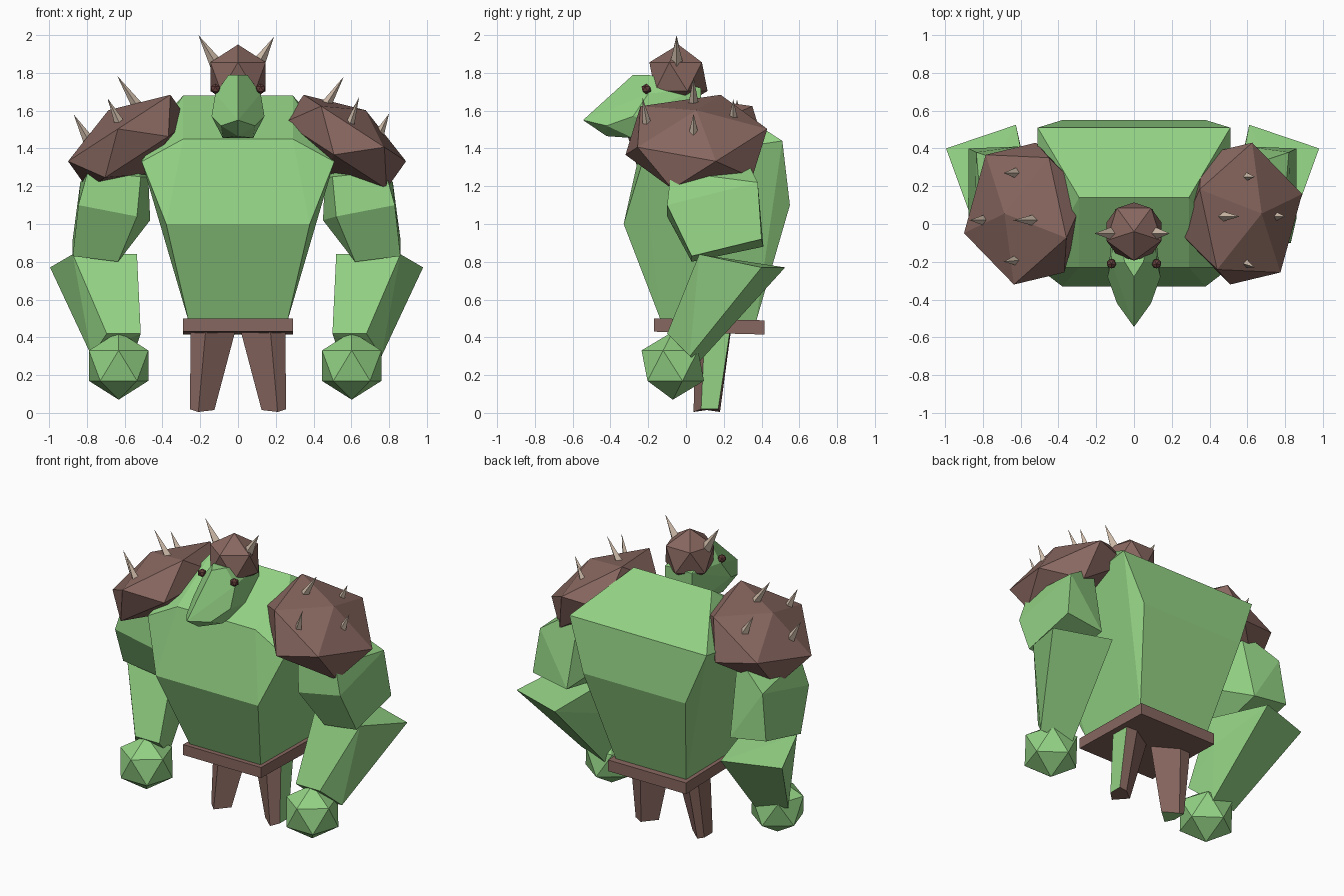
import bpy, bmesh, math
from mathutils import Vector, Matrix

if "Cube" in bpy.data.objects:
    bpy.data.objects.remove(bpy.data.objects["Cube"])


def material(name, rgb):
    m = bpy.data.materials.new(name)
    m.diffuse_color = (*rgb, 1)
    m.use_nodes = True
    m.node_tree.nodes["Principled BSDF"].inputs["Base Color"].default_value = m.diffuse_color
    return m


GREEN = material("green skin", (0.29, 0.64, 0.23))
BROWN = material("brown leather", (0.245, 0.135, 0.115))
BONE = material("pale bone", (0.61, 0.49, 0.39))
EYE = material("dark eye", (0.13, 0.05, 0.045))


def finish(name, bm, *mats):
    bmesh.ops.recalc_face_normals(bm, faces=bm.faces)
    me = bpy.data.meshes.new(name)
    bm.to_mesh(me)
    bm.free()
    for m in mats:
        me.materials.append(m)
    ob = bpy.data.objects.new(name, me)
    bpy.context.collection.objects.link(ob)
    return ob


def hull(name, pts, mat):
    """Faceted convex block around a few corner points."""
    bm = bmesh.new()
    for p in pts:
        bm.verts.new(p)
    res = bmesh.ops.convex_hull(bm, input=bm.verts)
    bmesh.ops.delete(bm, geom=[v for v in bm.verts if not v.link_faces], context='VERTS')
    bmesh.ops.dissolve_limit(bm, angle_limit=math.radians(3), verts=bm.verts, edges=bm.edges)
    return finish(name, bm, mat)


def both(pts):
    """Corner points on both sides of the body."""
    return [(s * x, y, z) for x, y, z in pts for s in (1, -1)]


def ball(name, center, mat, size, spin=-90, tilt=0):
    """Twenty-sided ball, spun, stretched, tilted and placed."""
    bm = bmesh.new()
    bmesh.ops.create_icosphere(bm, subdivisions=1, radius=1)
    bm.transform(Matrix.Translation(center)
                 @ Matrix.Rotation(math.radians(tilt), 4, 'Y')
                 @ Matrix.Diagonal((*size, 1))
                 @ Matrix.Rotation(math.radians(spin), 4, 'Z'))
    return finish(name, bm, mat)


def spike(name, base, tip, r=0.036):
    base, tip = Vector(base), Vector(tip)
    d = tip - base
    base = base - d * 0.2
    d = tip - base
    bm = bmesh.new()
    bmesh.ops.create_cone(bm, cap_ends=True, segments=4, radius1=r, radius2=0, depth=d.length)
    bmesh.ops.remove_doubles(bm, verts=bm.verts, dist=1e-5)
    bm.transform(Matrix.Translation((base + tip) / 2)
                 @ Vector((0, 0, 1)).rotation_difference(d).to_matrix().to_4x4())
    return finish(name, bm, BONE)


# Torso
hull("torso", both([
    (0.26, -0.13, 0.48), (0.26, 0.37, 0.48),
    (0.38, -0.33, 1.0), (0.38, 0.55, 1.1),
    (0.51, -0.23, 1.33), (0.51, 0.51, 1.44),
    (0.29, -0.23, 1.45), (0.29, 0.14, 1.68)]), GREEN)

# Belt
hull("belt", both([(0.29, -0.17, 0.43), (0.29, -0.17, 0.50),
                   (0.29, 0.415, 0.415), (0.29, 0.415, 0.49)]), BROWN)

# Head with pointed snout
hull("head", both([
    (0, -0.545, 1.55), (0, -0.28, 1.79), (0.05, -0.2, 1.79),
    (0.09, -0.42, 1.52), (0.14, -0.28, 1.57), (0.12, -0.2, 1.69),
    (0.08, -0.28, 1.455), (0, -0.42, 1.465),
    (0.1, 0.08, 1.72), (0.1, 0.08, 1.5)]), GREEN)
ball("helmet", (0, -0.04, 1.78), BROWN, (0.172, 0.172, 0.17))
spike("horn_right", (0.12, -0.05, 1.87), (0.19, -0.05, 1.99))
spike("horn_left", (-0.13, -0.05, 1.87), (-0.21, -0.05, 2.0))

# Tapered five-sided legs
LEG_TOP = [(0.17, 0.05), (0.25, 0.10), (0.25, 0.235), (0.17, 0.24), (0.01, 0.14)]
LEG_END = [(0.21, 0.04), (0.255, 0.08), (0.255, 0.17), (0.21, 0.18), (0.125, 0.11)]
END_Z = [0.005, 0.02, 0.02, 0.005, 0.015]

for side, s in (("right", 1), ("left", -1)):
    off = 0 if s > 0 else -0.015   # slight lean of the left side

    bm = bmesh.new()
    top = [bm.verts.new((s * x, y, 0.45)) for x, y in LEG_TOP]
    end = [bm.verts.new((s * x, y, z)) for (x, y), z in zip(LEG_END, END_Z)]
    faces = [bm.faces.new((top[i], top[(i + 1) % 5], end[(i + 1) % 5], end[i])) for i in range(5)]
    bm.faces.new(top)
    sole = bm.faces.new(end)
    # bare skin: outside of one leg, sole of the other
    (faces[1] if s > 0 else sole).material_index = 1
    finish("leg_" + side, bm, BROWN, GREEN)

    def place(pts):
        return [(s * x + off, y, z) for x, y, z in pts]

    hull("upper_arm_" + side, place([
        (0.50, -0.08, 1.25), (0.78, -0.08, 1.28), (0.82, 0.38, 1.22), (0.58, 0.30, 1.38),
        (0.45, 0.10, 1.02), (0.83, -0.10, 1.10), (0.52, -0.10, 1.04), (0.46, 0.08, 1.25),
        (0.62, 0.03, 0.80), (0.86, 0.03, 0.83), (0.86, 0.40, 0.92), (0.60, 0.41, 0.88)]), GREEN)

    hull("forearm_" + side, place([
        (0.52, 0.07, 0.84), (0.86, 0.07, 0.84), (0.98, 0.40, 0.77), (0.61, 0.525, 0.77),
        (0.52, 0.12, 0.63), (0.50, -0.10, 0.42), (0.68, -0.10, 0.42),
        (0.76, 0.02, 0.30), (0.55, 0.07, 0.27)]), GREEN)

    ball("fist_" + side, (s * 0.602 + off * 2, -0.07, 0.25), GREEN, (0.185, 0.185, 0.18))
    ball("eye_" + side, (s * 0.12, -0.21, 1.715), EYE, (0.028, 0.028, 0.028))

    # Shoulder guard: flattened ball sloping outwards
    ball("shoulder_guard_" + side, (s * 0.572 - 0.005, 0.055, 1.435), BROWN,
         (0.38, 0.42, 0.2), 16 if s > 0 else 196, s * 33)

# Shoulder spikes
for side, spikes in (
    ("right", [((0.46, 0.04, 1.62), (0.56, 0.04, 1.78)), ((0.74, 0.04, 1.46), (0.80, 0.04, 1.585)),
               ((0.58, -0.20, 1.49), (0.64, -0.23, 1.67)), ((0.58, 0.25, 1.53), (0.64, 0.25, 1.66))]),
    ("left", [((-0.53, 0.02, 1.62), (-0.64, 0.02, 1.785)), ((-0.79, 0.02, 1.44), (-0.87, 0.02, 1.58)),
              ((-0.62, -0.19, 1.52), (-0.69, -0.20, 1.665)), ((-0.62, 0.27, 1.53), (-0.69, 0.27, 1.66))])):
    for i, (a, b) in enumerate(spikes):
        spike(f"shoulder_spike_{side}_{i + 1}", a, b)
